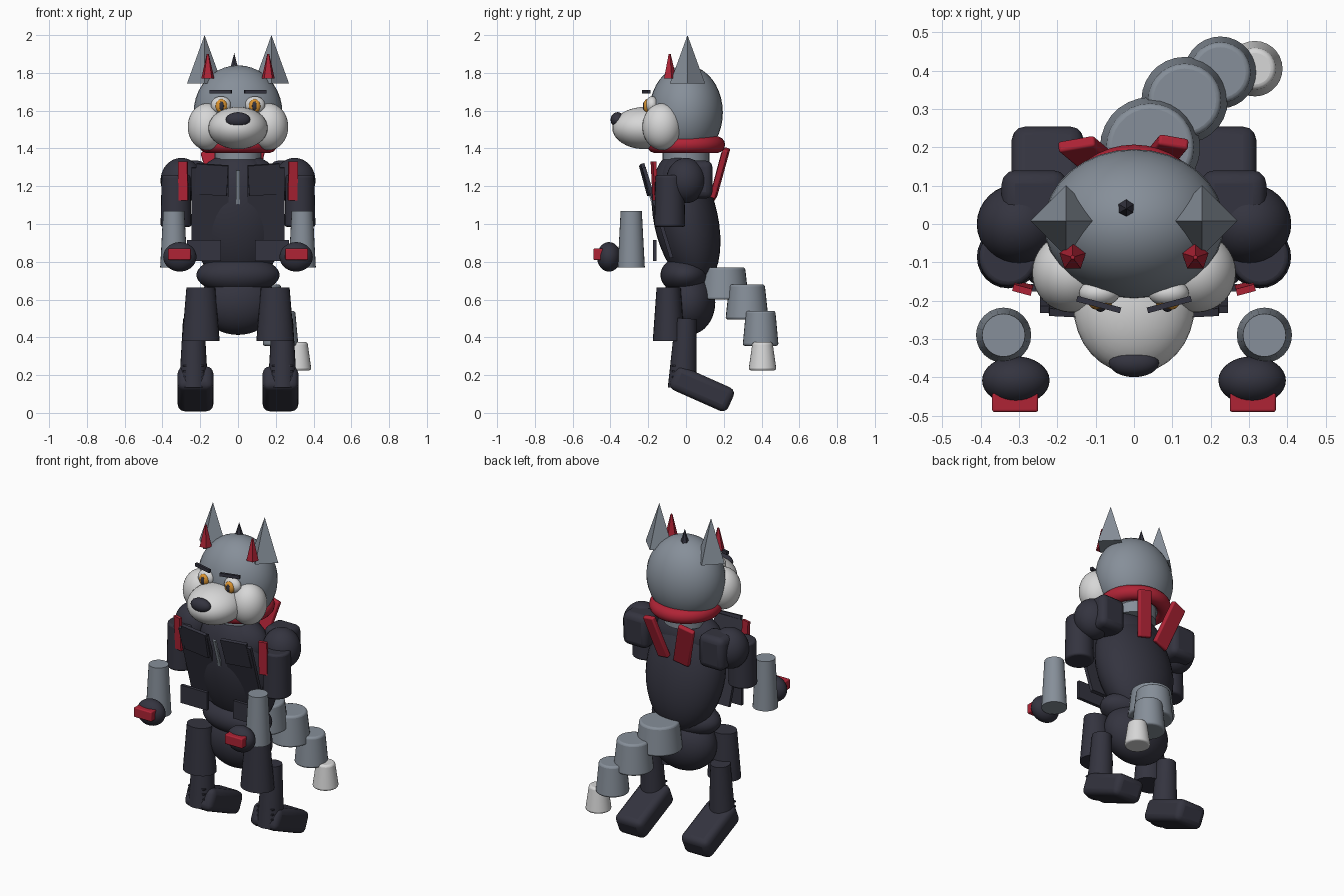
import bpy, math
from mathutils import Euler

cube = bpy.data.objects.get("Cube")
if cube:
    bpy.data.objects.remove(cube)


def material(name, rgb):
    m = bpy.data.materials.new(name)
    m.use_nodes = True
    col = (*rgb, 1)
    m.diffuse_color = col
    m.node_tree.nodes["Principled BSDF"].inputs["Base Color"].default_value = col
    return m


DARK = material("charcoal", (0.034, 0.034, 0.05))
GREY = material("slate_fur", (0.24, 0.275, 0.32))
LIGHT = material("pale_fur", (0.68, 0.68, 0.68))
RED = material("crimson", (0.43, 0.017, 0.036))
GOLD = material("amber", (0.72, 0.3, 0.03))


def finish(name, mat, rot=(0, 0, 0), bevel=0, smooth=True):
    ob = bpy.context.object
    ob.name = name
    ob.rotation_euler = Euler([math.radians(a) for a in rot])
    ob.data.materials.append(mat)
    bpy.ops.object.transform_apply(location=False, rotation=False, scale=True)
    if smooth:
        bpy.ops.object.shade_smooth_by_angle(angle=math.radians(40))
    if bevel:
        mod = ob.modifiers.new("rounding", 'BEVEL')
        mod.width = bevel
        mod.segments = 3
    return ob


def ball(name, mat, loc, radii, rot=(0, 0, 0)):
    bpy.ops.mesh.primitive_uv_sphere_add(segments=32, ring_count=20, location=loc)
    bpy.context.object.scale = radii
    return finish(name, mat, rot)


def box(name, mat, loc, size, rot=(0, 0, 0), bevel=0.0):
    bpy.ops.mesh.primitive_cube_add(size=1, location=loc)
    bpy.context.object.scale = size
    return finish(name, mat, rot, bevel)


def cone(name, mat, loc, r_bottom, r_top, height, sides=24, rot=(0, 0, 0), bevel=0):
    bpy.ops.mesh.primitive_cone_add(vertices=sides, radius1=r_bottom, radius2=r_top,
                                    depth=height, location=loc)
    return finish(name, mat, rot, bevel, smooth=sides > 8)


# Head and face
ball("head", GREY, (0, 0, 1.59), (0.235, 0.195, 0.25))
ball("muzzle", LIGHT, (0, -0.215, 1.508), (0.158, 0.175, 0.112))
ball("nose", DARK, (0, -0.362, 1.552), (0.065, 0.037, 0.04))
cone("hair_tuft", DARK, (-0.02, 0.04, 1.855), 0.03, 0, 0.1, 6)
cone("neck", GREY, (0, 0, 1.37), 0.125, 0.125, 0.1)

# Scarf ring and its two tails on the back
bpy.ops.mesh.primitive_torus_add(major_radius=0.163, minor_radius=0.044, location=(0, 0, 1.42),
                                 major_segments=40, minor_segments=14)
finish("scarf", RED)
box("scarf_tail_right", RED, (-0.11, 0.175, 1.26), (0.1, 0.03, 0.28), (-17, -15, 10), 0.008)
box("scarf_tail_left", RED, (0.075, 0.18, 1.27), (0.08, 0.03, 0.27), (-17, 10, -10), 0.008)

# Body and jacket
ball("torso", DARK, (0, 0, 1.02), (0.245, 0.17, 0.36), (12, 0, 0))
ball("chest", DARK, (0, -0.03, 1.22), (0.22, 0.125, 0.155))
ball("waist", DARK, (0, -0.005, 0.73), (0.22, 0.13, 0.1))
ball("pelvis", DARK, (0, 0.015, 0.585), (0.205, 0.14, 0.172))
box("zipper", GREY, (0, -0.158, 1.05), (0.02, 0.012, 0.49), (17, 0, 0))

# Paired parts
for side, s in (("left", 1), ("right", -1)):
    ball("cheek_" + side, LIGHT, (0.162 * s, -0.127, 1.515), (0.104, 0.104, 0.124))
    ball("eye_" + side, LIGHT, (0.09 * s, -0.18, 1.63), (0.053, 0.035, 0.046))
    ball("iris_" + side, GOLD, (0.088 * s, -0.205, 1.625), (0.031, 0.02, 0.036))
    ball("pupil_" + side, DARK, (0.087 * s, -0.219, 1.625), (0.013, 0.01, 0.024))
    box("brow_" + side, DARK, (0.092 * s, -0.21, 1.7), (0.118, 0.015, 0.02), (0, 0, 15 * s))
    cone("ear_" + side, GREY, (0.177 * s, 0.008, 1.872), 0.093, 0, 0.256, 4)
    cone("inner_ear_" + side, RED, (0.16 * s, -0.087, 1.835), 0.036, 0.006, 0.13, 5)

    # Jacket front, lapels and pockets
    box("jacket_panel_" + side, DARK, (0.148 * s, -0.15, 1.06), (0.195, 0.02, 0.5), (17, 0, 0))
    box("lapel_" + side, DARK, (0.14 * s, -0.213, 1.235), (0.17, 0.02, 0.165), (15, -4 * s, 3 * s))
    box("pocket_" + side, DARK, (0.18 * s, -0.166, 0.86), (0.18, 0.02, 0.11))

    # Arms
    ball("shoulder_" + side, DARK, (0.3 * s, 0, 1.23), (0.11, 0.105, 0.12))
    box("shoulder_pad_" + side, DARK, (0.26 * s, 0.065, 1.235), (0.17, 0.15, 0.2), (0, 0, 0), 0.035)
    cone("upper_arm_" + side, DARK, (0.328 * s, -0.086, 1.122), 0.082, 0.076, 0.274, bevel=0.012)
    box("shoulder_stripe_" + side, RED, (0.29 * s, -0.167, 1.228), (0.05, 0.018, 0.205), (3, 0, 15 * s))
    cone("forearm_" + side, GREY, (0.34 * s, -0.29, 0.92), 0.072, 0.056, 0.3)
    ball("hand_" + side, DARK, (0.308 * s, -0.408, 0.826), (0.088, 0.063, 0.078))
    box("knuckle_guard_" + side, RED, (0.31 * s, -0.465, 0.84), (0.12, 0.05, 0.06), (0, 0, 0), 0.006)

    # Legs and boots
    thigh = cone("thigh_" + side, DARK, (0.197 * s, -0.092, 0.522), 0.1, 0.076, 0.285)
    thigh.scale.y = 0.84
    cone("shin_" + side, DARK, (0.235 * s, -0.01, 0.315), 0.077, 0.056, 0.37, rot=(-3, 0, 0))
    box("boot_" + side, DARK, (0.225 * s, 0.085, 0.127), (0.188, 0.335, 0.135), (-24, 0, 0), 0.035)
    for i in range(3):
        box(f"lace_{i + 1}_" + side, DARK, (0.235 * s, -0.065, 0.19 + 0.03 * i), (0.11, 0.02, 0.008))

# Segmented tail: x, y, top z, bottom z, bottom radius, top radius
tail = [(0.042, 0.2, 0.77, 0.6, 0.132, 0.113, GREY),
        (0.132, 0.323, 0.68, 0.495, 0.114, 0.094, GREY),
        (0.225, 0.395, 0.54, 0.355, 0.095, 0.078, GREY),
        (0.315, 0.405, 0.375, 0.225, 0.074, 0.053, LIGHT)]
for i, (x, y, top, low, r1, r2, mat) in enumerate(tail):
    cone(f"tail_segment_{i + 1}", mat, (x, y, (top + low) / 2), r1, r2, top - low, 28, bevel=0.012)
